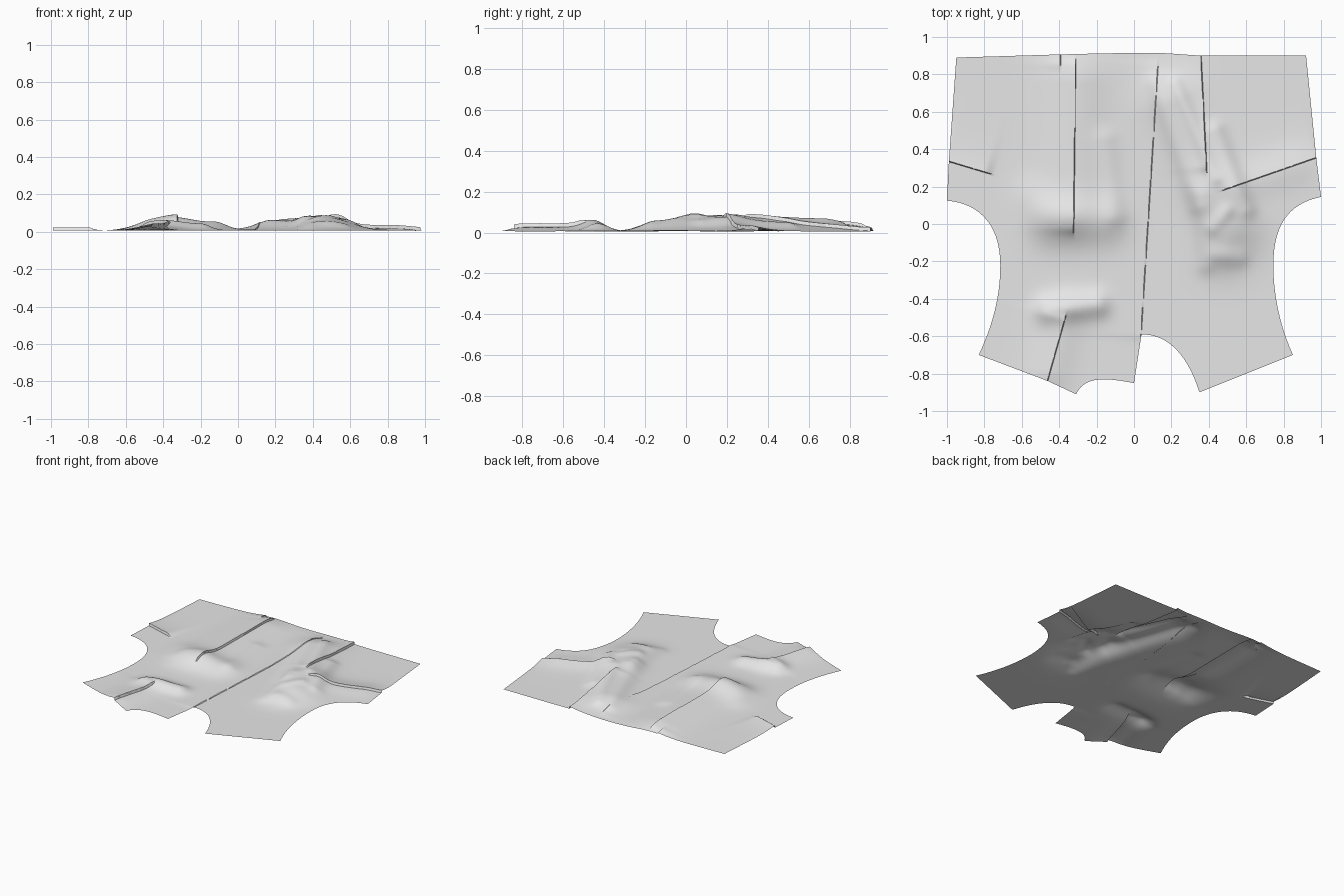
import bpy, bmesh, math
from mathutils import Vector, geometry

if "Cube" in bpy.data.objects:
    bpy.data.objects.remove(bpy.data.objects["Cube"])

V = lambda x, y: Vector((x, y, 0))

# Creased folds: start (blind end), end (open end), step height, fall-off width
DARTS = [
    ((-0.32, -0.02), (-0.31, 0.85), 0.016, 0.09),
    ((0.39, 0.31), (0.36, 0.91), 0.018, 0.07),
    ((0.97, 0.35), (0.51, 0.19), 0.018, 0.10),
    ((-0.80, 0.275), (-1.0, 0.335), 0.018, 0.10),
    ((-0.37, -0.52), (-0.46, -0.84), 0.020, 0.10),
    ((0.13, 0.84), (0.04, -0.59), 0.005, 0.20),
    ((-0.39, 0.86), (-0.39, 0.92), 0.008, 0.08),
]
# which side of each line is raised
RAISED = [V(-1, 0), V(-1, 0), V(0, 1), V(0, 1), V(-1, 0), V(-1, 0), V(-1, 0)]

# Soft folds: start, end, height, width
RIDGES = [
    ((-0.46, 0.02), (-0.16, 0.02), 0.034, 0.12),
    ((-0.33, 0.10), (-0.32, 0.75), 0.034, 0.17),
    ((-0.55, 0.15), (-0.38, 0.03), 0.012, 0.10),
    ((-0.10, 0.05), (-0.15, 0.45), 0.012, 0.06),
    ((-0.46, -0.46), (-0.20, -0.43), 0.036, 0.07),
    ((-0.38, -0.48), (-0.45, -0.78), 0.020, 0.11),
    ((0.22, 0.65), (0.52, 0.00), 0.048, 0.16),
    ((0.40, 0.18), (0.46, -0.14), 0.026, 0.13),
    ((0.12, 0.75), (0.34, 0.10), 0.013, 0.05),
    ((0.22, 0.75), (0.44, 0.25), 0.014, 0.04),
    ((0.44, 0.50), (0.60, 0.08), 0.018, 0.05),
    ((0.36, 0.15), (0.38, -0.22), 0.010, 0.05),
    ((0.42, -0.02), (0.50, 0.07), 0.012, 0.04),
    ((0.44, -0.17), (0.56, -0.18), 0.010, 0.05),
    ((0.55, 0.20), (0.85, 0.31), 0.012, 0.10),
]


def crease_coords(i, p):
    """Signed distance to the raised side, and position along the crease."""
    a, b = V(*DARTS[i][0]), V(*DARTS[i][1])
    u = (b - a).normalized()
    n = Vector((-u.y, u.x, 0))
    if n.dot(RAISED[i]) < 0:
        n = -n
    return (p - a).dot(n), (p - a).dot(u), (b - a).length


def height(p):
    z = 0.006
    for a, b, h, w in RIDGES:
        a, b = V(*a), V(*b)
        q, t = geometry.intersect_point_line(p, a, b)
        q = a.lerp(b, min(1, max(0, t)))
        z += h * math.exp(-((p - q).length / w) ** 2)
    for i, (a, b, h, w) in enumerate(DARTS):
        d, s, length = crease_coords(i, p)
        if d > 1e-4:
            over = max(-s, s - length, 0)
            z += h * math.exp(-d / w) * math.exp(-(over / 0.03) ** 2)
    return z


def bezier(*pts, n=16):
    return geometry.interpolate_bezier(*[V(*p) for p in pts], n)


def sheet(name, outline, drop, mat, step=0.014):
    bm = bmesh.new()
    bm.faces.new([bm.verts.new(p) for p in outline])
    bmesh.ops.triangulate(bm, faces=bm.faces[:])

    def cut(co, no):
        bmesh.ops.bisect_plane(bm, geom=bm.verts[:] + bm.edges[:] + bm.faces[:],
                               dist=1e-5, plane_co=co, plane_no=no)
    # crisp double cuts along every crease, then a regular grid
    for i, (a, b, h, w) in enumerate(DARTS):
        a, b = V(*a), V(*b)
        no = Vector((-(b - a).y, (b - a).x, 0)).normalized()
        side = no if no.dot(RAISED[i]) > 0 else -no
        cut(a, no)
        cut(a + side * 0.005, no)
    for axis in (0, 1):
        lo, hi = min(p[axis] for p in outline), max(p[axis] for p in outline)
        no = V(1, 0) if axis == 0 else V(0, 1)
        for k in range(1, int((hi - lo) / step) + 1):
            cut(no * (lo + k * step), no)
    for v in bm.verts:
        v.co.z = max(0, height(V(v.co.x, v.co.y)) - drop)
    bmesh.ops.recalc_face_normals(bm, faces=bm.faces[:])
    for f in bm.faces:
        if f.normal.z < 0:
            f.normal_flip()
        f.smooth = True
    me = bpy.data.meshes.new(name)
    bm.to_mesh(me)
    bm.free()
    me.materials.append(mat)
    ob = bpy.data.objects.new(name, me)
    bpy.context.collection.objects.link(ob)
    bpy.context.view_layer.objects.active = ob
    ob.select_set(True)
    bpy.ops.object.shade_smooth_by_angle(angle=math.radians(40))
    ob.select_set(False)
    return ob


cloth = bpy.data.materials.new("pale grey cloth")
cloth.diffuse_color = (0.8, 0.8, 0.8, 1)
cloth.use_nodes = True
cloth.node_tree.nodes["Principled BSDF"].inputs["Base Color"].default_value = cloth.diffuse_color

# Main cloth: hem, sides, armholes, shoulders and neckline
outline = []
for part in (
    bezier((-0.95, 0.89), (-0.6, 0.90), (-0.2, 0.915), (0.1, 0.915)),
    bezier((0.1, 0.915), (0.2, 0.915), (0.3, 0.90), (0.4, 0.90), n=6),
    [V(0.92, 0.90), V(0.97, 0.35)],
    bezier((1.0, 0.145), (0.83, 0.11), (0.745, 0.0), (0.745, -0.22)),
    bezier((0.745, -0.22), (0.745, -0.4), (0.79, -0.57), (0.85, -0.70)),
    bezier((0.35, -0.90), (0.28, -0.68), (0.17, -0.59), (0.04, -0.59)),
    bezier((0.0, -0.85), (-0.12, -0.83), (-0.26, -0.80), (-0.31, -0.91)),
    [V(-0.46, -0.84)],
    bezier((-0.83, -0.70), (-0.76, -0.55), (-0.715, -0.40), (-0.715, -0.22)),
    bezier((-0.715, -0.22), (-0.715, 0.0), (-0.83, 0.11), (-1.0, 0.125)),
    [V(-0.99, 0.33)],
):
    for p in part:
        if not outline or (p - outline[-1]).length > 1e-4:
            outline.append(p)
outline = [V(0.975, 0.35) if (p - V(0.97, 0.35)).length < 1e-4 else p for p in outline]
sheet("bodice_cloth", outline, 0.0, cloth)

# Folded-under wedges of cloth behind the darts
for name, a, b, c in (
    ("waist_dart_left", (-0.32, 0.02), (-0.32, 0.84), (-0.44, 0.84)),
    ("waist_dart_right", (0.385, 0.33), (0.355, 0.88), (0.25, 0.88)),
    ("side_dart_right", (0.54, 0.205), (0.965, 0.36), (0.95, 0.46)),
    ("side_dart_left", (-0.80, 0.28), (-0.98, 0.34), (-0.97, 0.43)),
    ("shoulder_dart", (-0.38, -0.54), (-0.46, -0.83), (-0.55, -0.80)),
):
    sheet(name, [V(*a), V(*b), V(*c)], 0.006, cloth)
